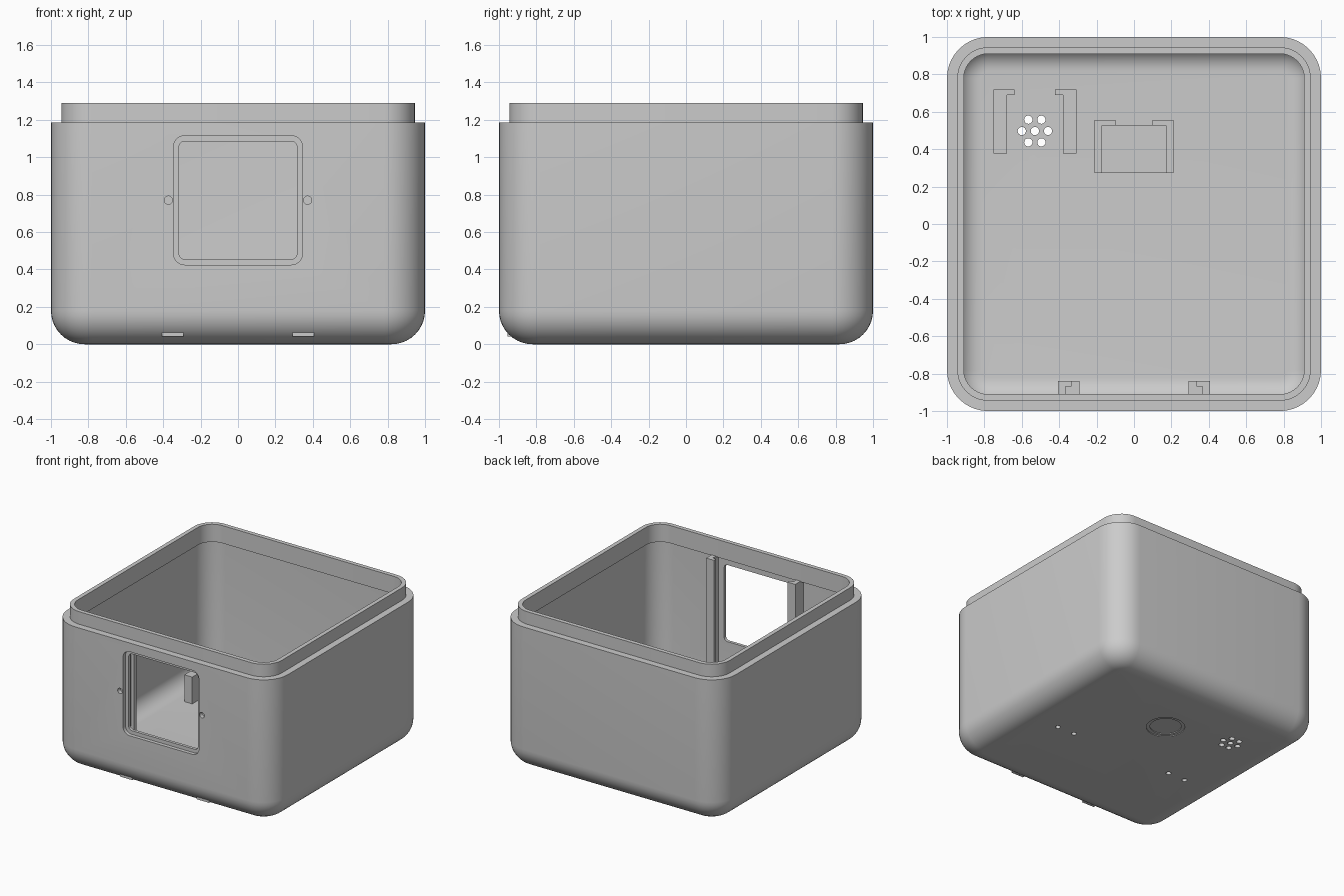
import bpy, bmesh, math
from mathutils import Matrix, Vector

if "Cube" in bpy.data.objects:
    bpy.data.objects.remove(bpy.data.objects["Cube"])

gray = bpy.data.materials.new("light_gray_plastic")
gray.use_nodes = True
COLOR = (0.6, 0.6, 0.6, 1)
gray.diffuse_color = COLOR
gray.node_tree.nodes["Principled BSDF"].inputs["Base Color"].default_value = COLOR


def rounded_rect(hx, hy, r, n=10):
    """Counter-clockwise outline of a rounded rectangle."""
    pts = []
    for k, (sx, sy) in enumerate([(1, 1), (-1, 1), (-1, -1), (1, -1)]):
        for i in range(n + 1):
            a = (k + i / n) * math.pi / 2
            pts.append((sx * (hx - r) + r * math.cos(a), sy * (hy - r) + r * math.sin(a)))
    return pts


def circle(x, y, r, n=32):
    return [(x + r * math.cos(i * math.tau / n), y + r * math.sin(i * math.tau / n)) for i in range(n)]


def loft(name, rings, matrix=None):
    """Skin a stack of (outline, height) rings and cap both ends."""
    bm = bmesh.new()
    loops = [[bm.verts.new((x, y, z)) for x, y in outline] for outline, z in rings]
    for a, b in zip(loops, loops[1:]):
        for i in range(len(a)):
            j = (i + 1) % len(a)
            bm.faces.new((a[i], a[j], b[j], b[i]))
    bm.faces.new(loops[0][::-1])
    bm.faces.new(loops[-1])
    if matrix:
        bm.transform(matrix)
    bmesh.ops.recalc_face_normals(bm, faces=bm.faces)
    mesh = bpy.data.meshes.new(name)
    bm.to_mesh(mesh)
    bm.free()
    mesh.materials.append(gray)
    obj = bpy.data.objects.new(name, mesh)
    bpy.context.collection.objects.link(obj)
    return obj


def prism(name, outline, z0, z1, matrix=None):
    return loft(name, [(outline, z0), (outline, z1)], matrix)


def cut(target, outline, z0, z1, matrix=None):
    cutter = prism("cutter", outline, z0, z1, matrix)
    mod = target.modifiers.new("cut", "BOOLEAN")
    mod.operation, mod.solver, mod.object = "DIFFERENCE", "EXACT", cutter
    bpy.context.view_layer.update()
    old = target.data
    target.data = bpy.data.meshes.new_from_object(target.evaluated_get(bpy.context.evaluated_depsgraph_get()))
    target.modifiers.clear()
    bpy.data.meshes.remove(old)
    bpy.data.objects.remove(cutter)


def mirrored(outline, s):
    return [(s * x, y) for x, y in outline]


# Thin open box: rounded bottom, outer step, and a collar that overhangs the inside
STEP, TOP, COLLAR = 1.187, 1.29, 1.145
OUT, WALL, IN, FLOOR = 1.0, 0.945, 0.91, 0.055
FILLET, CORE = 0.18, 0.78
N = 10
rings = []


def ring(half, z):
    rings.append((rounded_rect(half, half, half - CORE), z))


for i in range(N + 1):
    a = i / N * math.pi / 2
    ring(OUT - FILLET + FILLET * math.sin(a), FILLET * (1 - math.cos(a)))
ring(OUT, STEP)
ring(WALL, STEP)
ring(WALL, TOP)
ring(IN, TOP)
ring(IN, COLLAR)
ring(WALL, COLLAR)
inner = FILLET - FLOOR
for i in range(N, -1, -1):
    a = i / N * math.pi / 2
    ring(WALL - inner + inner * math.sin(a), FLOOR + inner * (1 - math.cos(a)))
box = loft("box_body", rings)

# Front window: shallow recess around a through opening, and two pin holes
front = Matrix.Translation(Vector((0, 0, 0.77))) @ Matrix.Rotation(math.pi / 2, 4, "X")
cut(box, rounded_rect(0.345, 0.345, 0.06), 0.97, 1.1, front)
cut(box, rounded_rect(0.315, 0.315, 0.03), 0.85, 1.1, front)
for s in (-1, 1):
    cut(box, circle(s * 0.372, 0, 0.022), 0.965, 1.1, front)

# Floor: vent holes, shallow round recess and four blind mounting holes
VX, VY, PITCH = -0.53, 0.497, 0.07
vents = [(VX, VY)] + [(VX + PITCH * math.cos(k * math.pi / 3), VY + PITCH * math.sin(k * math.pi / 3))
                      for k in range(6)]
for x, y in vents:
    cut(box, circle(x, y, 0.022, 24), -0.1, 0.1)
cut(box, circle(0, 0.37, 0.145, 48), -0.1, 0.006)
cut(box, circle(0, 0.37, 0.118, 48), -0.1, 0.012)
for x in (-0.622, -0.465, 0.465, 0.622):
    cut(box, circle(x, -0.15, 0.02, 24), -0.1, 0.03)

# Slide rails beside the window, each with a bottom stop poking out of the rounded edge
RAIL = [(0.405, -0.955), (0.405, -0.84), (0.335, -0.84), (0.335, -0.87), (0.365, -0.87), (0.365, -0.955)]
STOP = [(0.405, -0.955), (0.405, -0.84), (0.292, -0.84), (0.292, -0.955)]
for s, side in ((-1, "right"), (1, "left")):
    prism("window_rail_" + side, mirrored(RAIL, s), 0.18, 1.15)
    prism("rail_stop_" + side, mirrored(STOP, s), 0.041, 0.18)

# Hooked holder rails on both sides of the vents
HOOK = [(0.222, 0.377), (0.222, 0.72), (0.108, 0.72), (0.108, 0.69), (0.15, 0.69), (0.15, 0.377)]
for s, side in ((-1, "right"), (1, "left")):
    outline = [(x + VX, y) for x, y in mirrored(HOOK, s)]
    prism("vent_holder_" + side, outline, 0.04, 0.275)

# Clips and pad above the round recess
CLIP = [(0.212, 0.272), (0.212, 0.557), (0.1, 0.557), (0.1, 0.527), (0.172, 0.527), (0.172, 0.272)]
for s, side in ((-1, "right"), (1, "left")):
    prism("pad_clip_" + side, mirrored(CLIP, s), 0.04, 0.2)
prism("center_pad", [(-0.175, 0.272), (0.175, 0.272), (0.175, 0.527), (-0.175, 0.527)], 0.04, 0.075)

# Smooth the rounded walls, keep the edges sharp
bpy.ops.object.select_all(action="DESELECT")
box.select_set(True)
bpy.context.view_layer.objects.active = box
bpy.ops.object.shade_smooth_by_angle(angle=math.radians(30))
